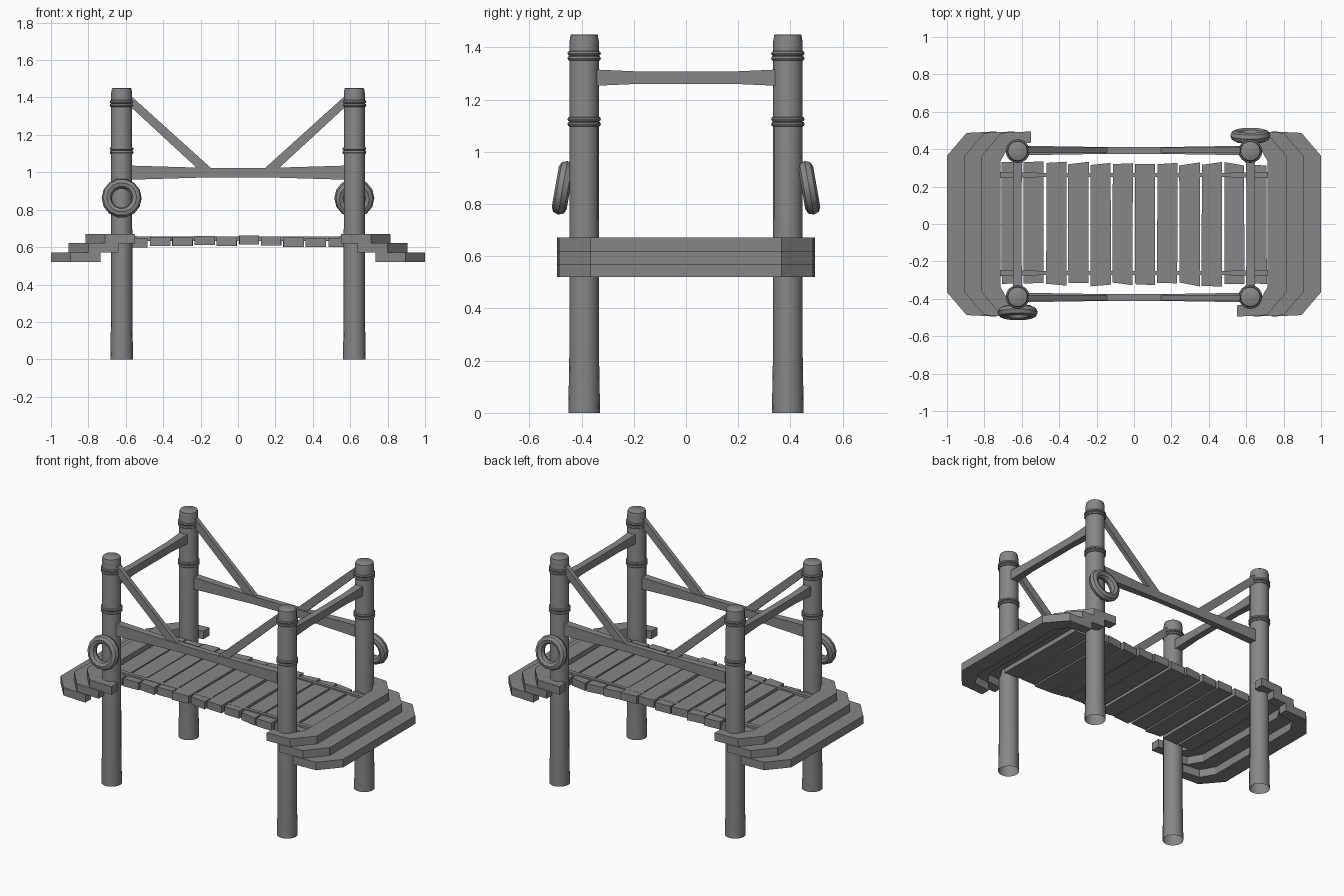
import bpy, bmesh, math, random
from mathutils import Matrix, Vector

if "Cube" in bpy.data.objects:
    bpy.data.objects.remove(bpy.data.objects["Cube"], do_unlink=True)

random.seed(4)
wood = bpy.data.materials.new("grey wood")
wood.use_nodes = True
GREY = (0.24, 0.24, 0.24, 1)
wood.diffuse_color = GREY
wood.node_tree.nodes["Principled BSDF"].inputs["Base Color"].default_value = GREY

POST_X, POST_Y = 0.622, 0.39


def finish(bm, name, smooth=False):
    bmesh.ops.recalc_face_normals(bm, faces=bm.faces)
    mesh = bpy.data.meshes.new(name)
    bm.to_mesh(mesh)
    bm.free()
    mesh.materials.append(wood)
    obj = bpy.data.objects.new(name, mesh)
    bpy.context.collection.objects.link(obj)
    if smooth:
        bpy.ops.object.select_all(action="DESELECT")
        obj.select_set(True)
        bpy.context.view_layer.objects.active = obj
        bpy.ops.object.shade_smooth_by_angle(angle=math.radians(40))
    return obj


def prism(name, points, depth):
    """Close a flat outline and extrude it along depth."""
    bm = bmesh.new()
    face = bm.faces.new([bm.verts.new(p) for p in points])
    new = bmesh.ops.extrude_face_region(bm, geom=[face])["geom"]
    verts = [v for v in new if isinstance(v, bmesh.types.BMVert)]
    bmesh.ops.translate(bm, verts=verts, vec=depth)
    return finish(bm, name)


def lathe(bm, profile, centre, sides=16, cap=False):
    """Revolve (radius, height) pairs about a vertical axis."""
    rings = []
    for r, z in profile:
        rings.append([bm.verts.new(centre + Vector((r * math.cos(a), r * math.sin(a), z)))
                      for a in (math.tau * i / sides for i in range(sides))])
    for low, high in zip(rings, rings[1:]):
        for i in range(sides):
            j = (i + 1) % sides
            bm.faces.new((low[i], low[j], high[j], high[i]))
    if cap:
        bm.faces.new(rings[-1])


def tapered_beam(name, length, ends, middle, flat, place):
    """Beam along x, thicker at its two ends; sizes are (width, height)."""
    bm = bmesh.new()
    sections = []
    for x, (w, h) in ((-length / 2, ends), (-flat, middle), (flat, middle), (length / 2, ends)):
        sections.append([bm.verts.new((x, sy * w / 2, sz * h / 2))
                         for sy, sz in ((-1, -1), (1, -1), (1, 1), (-1, 1))])
    for a, b in zip(sections, sections[1:]):
        for i in range(4):
            j = (i + 1) % 4
            bm.faces.new((a[i], a[j], b[j], b[i]))
    bm.faces.new(sections[0])
    bm.faces.new(sections[-1])
    bm.transform(place)
    return finish(bm, name)


# Four posts with paired rope rings
for sx, side in ((1, "left"), (-1, "right")):
    for sy, end in ((-1, "front"), (1, "back")):
        base = Vector((sx * POST_X, sy * POST_Y, 0))
        bm = bmesh.new()
        lathe(bm, [(0.061, 0), (0.057, 0.22), (0.056, 1.425), (0.052, 1.447), (0.048, 1.45)],
              base, cap=True)
        finish(bm, f"{end}_{side}_post", True)
        bm = bmesh.new()
        for z in (1.106, 1.125, 1.358, 1.377):
            ring = [(0.055, -0.009), (0.061, -0.007), (0.064, 0), (0.061, 0.007), (0.055, 0.009)]
            lathe(bm, [(r, z + h) for r, h in ring], base)
        finish(bm, f"{end}_{side}_post_rings", True)

        # Diagonal brace from post to handrail
        y = sy * 0.394 - 0.014
        prism(f"{end}_{side}_brace",
              [(sx * x, y, z) for x, z in ((0.585, 1.42), (0.585, 1.36), (0.20, 1.005), (0.125, 1.005))],
              (0, 0.028, 0))

# Handrails and overhead cross beams
for sy, end in ((-1, "front"), (1, "back")):
    tapered_beam(f"{end}_handrail", 1.14, (0.05, 0.075), (0.036, 0.05), 0.15,
                 Matrix.Translation((0, sy * 0.393, 0.998)))
for sx, side in ((1, "left"), (-1, "right")):
    tapered_beam(f"{side}_cross_beam", 0.69, (0.05, 0.062), (0.042, 0.048), 0.19,
                 Matrix.Translation((sx * POST_X, 0, 1.284)) @ Matrix.Rotation(math.pi / 2, 4, "Z"))

# Three stepped C-shaped landings at each end
for sx, side in ((1, "left"), (-1, "right")):
    for tier, (x, z) in enumerate(((1.0, 0.52), (0.905, 0.57), (0.815, 0.62))):
        half = [(x - 0.265, 0.495), (x - 0.105, 0.487), (x, 0.365)]
        inner = [(x - 0.10, 0.335), (x - 0.15, 0.42), (x - 0.265, 0.435)]
        outline = [(a, -b) for a, b in half] + half[::-1]
        outline += inner[::-1] + [(a, -b) for a, b in inner]
        prism(f"{side}_step_{tier + 1}", [(sx * a, sx * b, z) for a, b in outline], (0, 0, 0.051))

# Uneven deck planks
COUNT, PITCH = 12, 0.119
for i in range(COUNT):
    x = (i - (COUNT - 1) / 2) * PITCH
    low = 0.611 - 0.012 * abs(x) / 0.65 + random.uniform(-0.006, 0.004)
    corners = []
    for cx, cy in ((-1, -1), (1, -1), (1, 1), (-1, 1)):
        corners.append((x + cx * (0.054 + random.uniform(-0.002, 0.002)),
                        cy * (0.324 + random.uniform(-0.012, 0.012)), low))
    prism(f"plank_{i + 1}", corners, (0, 0, 0.049))

# Thin stringers running along the deck
for sy, end in ((-1, "front"), (1, "back")):
    tapered_beam(f"{end}_deck_stringer", 1.43, (0.03, 0.03), (0.022, 0.024), 0.45,
                 Matrix.Translation((0, sy * 0.262, 0.645)))

# Tyres hanging on two opposite posts
for s, name in ((-1, "front_tyre"), (1, "back_tyre")):
    bm = bmesh.new()
    tube = []
    for k in range(9):
        a = math.tau * k / 8
        tube.append((0.08 + 0.027 * math.cos(a), 0.029 * math.sin(a)))
    lathe(bm, tube, Vector((0, 0, 0)), sides=14)
    bmesh.ops.remove_doubles(bm, verts=bm.verts, dist=0.0005)
    bm.transform(Matrix.Translation((s * POST_X, s * 0.472, 0.862))
                 @ Matrix.Rotation(math.pi / 2 + s * math.radians(10), 4, "X"))
    finish(bm, name, True)
